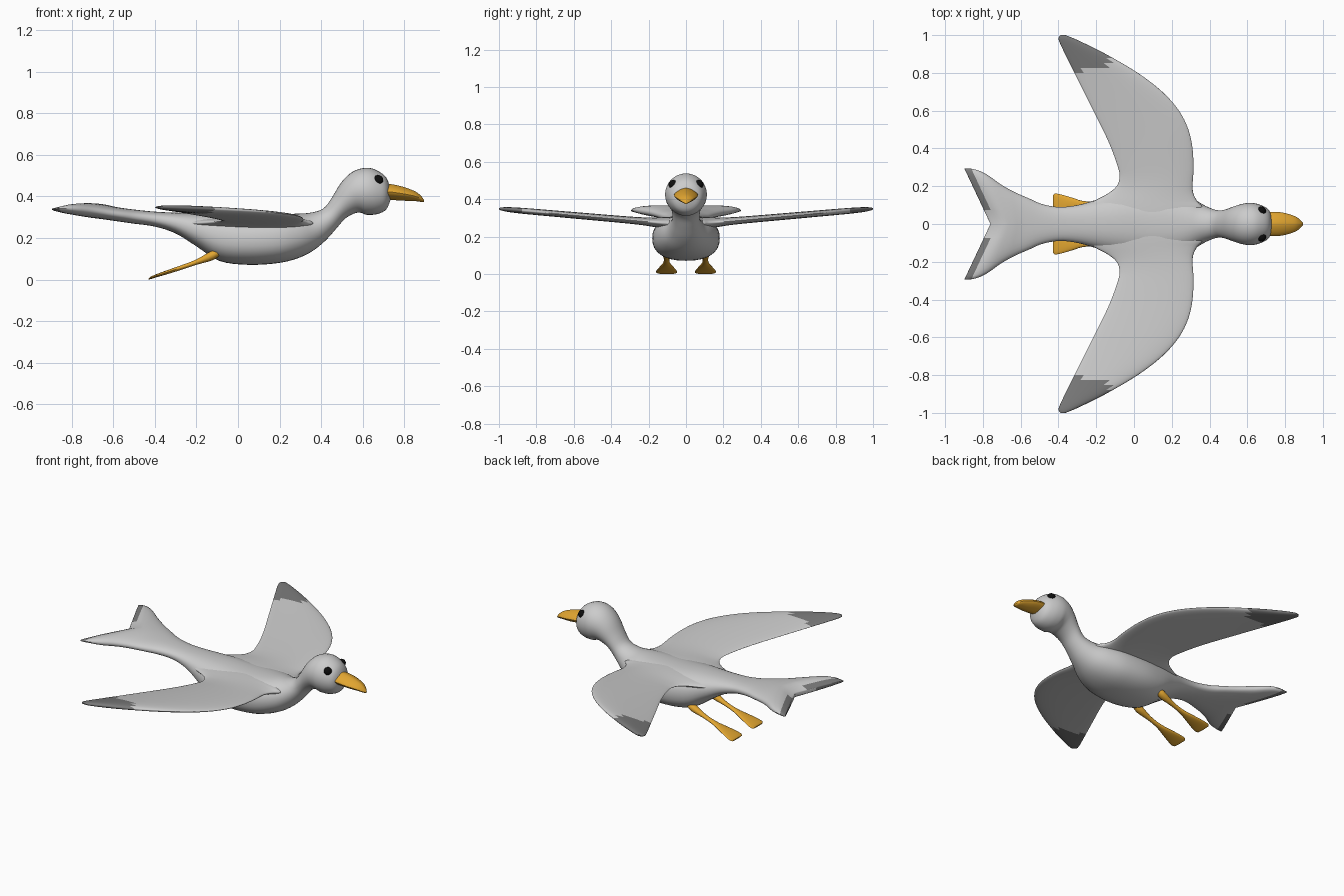
import bpy, bmesh, math
from mathutils import Vector

if "Cube" in bpy.data.objects:
    bpy.data.objects.remove(bpy.data.objects["Cube"])


def material(name, rgb):
    m = bpy.data.materials.new(name)
    m.diffuse_color = (*rgb, 1.0)
    m.use_nodes = True
    m.node_tree.nodes["Principled BSDF"].inputs["Base Color"].default_value = m.diffuse_color
    return m


PLUMAGE = material("pale_plumage", (0.60, 0.60, 0.60))
TIP = material("grey_feather_tip", (0.19, 0.19, 0.19))
ORANGE = material("orange", (0.76, 0.38, 0.03))
BLACK = material("black", (0.004, 0.004, 0.004))


def smooth_stations(stations, steps):
    """Catmull-Rom interpolation of every value in the station list."""
    out = []
    last = len(stations) - 1
    for i in range(last):
        p0, p1, p2, p3 = (stations[min(max(i + k, 0), last)] for k in (-1, 0, 1, 2))
        for s in range(steps):
            t = s / steps
            out.append([0.5 * (2 * b + (c - a) * t + (2 * a - 5 * b + 4 * c - d) * t * t
                               + (3 * b - a - 3 * c + d) * t ** 3)
                        for a, b, c, d in zip(p0, p1, p2, p3)])
    out.append(list(stations[-1]))
    return out


def spow(v, e):
    return math.copysign(abs(v) ** e, v)


def finish(ob, angle):
    bpy.ops.object.select_all(action='DESELECT')
    ob.select_set(True)
    bpy.context.view_layer.objects.active = ob
    bpy.ops.object.shade_smooth_by_angle(angle=math.radians(angle))


def skin(name, rings, mats, rule=None, angle=45):
    """Bridge closed rings into one capped surface."""
    bm = bmesh.new()
    loops = [[bm.verts.new(p) for p in ring] for ring in rings]
    n = len(loops[0])
    for a, b in zip(loops, loops[1:]):
        for i in range(n):
            j = (i + 1) % n
            bm.faces.new((a[i], a[j], b[j], b[i]))
    # end caps as strips across the ring, so concave ends stay clean
    for loop in (loops[0], loops[-1]):
        for i in range(n // 2):
            quad = (loop[i], loop[i + 1], loop[(n - i - 1) % n], loop[(n - i) % n])
            unique = list(dict.fromkeys(quad))
            if len(unique) > 2:
                bm.faces.new(unique)
    bmesh.ops.recalc_face_normals(bm, faces=bm.faces)
    if rule:
        for f in bm.faces:
            f.material_index = rule(f.calc_center_median())
    me = bpy.data.meshes.new(name)
    bm.to_mesh(me)
    bm.free()
    for m in mats:
        me.materials.append(m)
    ob = bpy.data.objects.new(name, me)
    bpy.context.collection.objects.link(ob)
    finish(ob, angle)


def cross_ring(x, z, hh, hw, tilt=0, power=2, y0=0, n=32):
    """Upright superellipse ring, tilted about y; far back it sweeps into a fork."""
    sweep = min(0.47, max(0, (-0.55 - x) * 3.2))
    t = math.radians(tilt)
    ring = []
    for i in range(n):
        a = 2 * math.pi * i / n
        y = hw * spow(math.cos(a), 2 / power)
        h = hh * spow(math.sin(a), 2 / power)
        ring.append(Vector((x - math.sin(t) * h - sweep * abs(y), y0 + y,
                            z + math.cos(t) * h + 0.1 * sweep * abs(y))))
    return ring


# body with forked tail, neck and head: x, z, half height, half width, tilt
BODY = [
    (-0.76, 0.325, 0.006, 0.285, 0), (-0.752, 0.325, 0.016, 0.295, 0),
    (-0.69, 0.33, 0.034, 0.28, 0), (-0.64, 0.325, 0.036, 0.206, 0),
    (-0.585, 0.315, 0.034, 0.155, 0), (-0.5, 0.303, 0.034, 0.11, 0),
    (-0.4, 0.291, 0.036, 0.09, 0), (-0.3, 0.272, 0.05, 0.1, 0),
    (-0.2, 0.24, 0.08, 0.128, 0), (-0.09, 0.204, 0.114, 0.16, 0),
    (0.05, 0.191, 0.12, 0.18, 0), (0.2, 0.197, 0.116, 0.172, 2),
    (0.3, 0.216, 0.103, 0.14, 10), (0.375, 0.248, 0.08, 0.096, 24),
    (0.44, 0.292, 0.058, 0.073, 33), (0.485, 0.345, 0.06, 0.077, 33),
    (0.533, 0.395, 0.082, 0.094, 25), (0.575, 0.421, 0.102, 0.107, 11),
    (0.62, 0.425, 0.113, 0.112, 0), (0.67, 0.42, 0.105, 0.101, 0),
    (0.715, 0.414, 0.075, 0.073, 0), (0.738, 0.409, 0.012, 0.012, 0),
]


def tail_rule(c):
    return int(c.x < -0.725 - 0.44 * abs(c.y) and abs(c.y) > 0.10)


def body_ring(s):
    # fuller section through the trunk and tail, round neck and head
    return cross_ring(*s, power=2.35 if s[0] < 0.2 else max(2, 2.35 - 2 * (s[0] - 0.2)))


skin("body", [body_ring(s) for s in smooth_stations(BODY, 4)],
     [PLUMAGE, TIP], tail_rule, 50)

# wing outline: y, leading x, trailing x
WING = [
    (0.0, 0.33, -0.25), (0.08, 0.365, -0.275), (0.12, 0.335, -0.215),
    (0.16, 0.315, -0.14), (0.2, 0.31, -0.092), (0.25, 0.313, -0.076),
    (0.3, 0.315, -0.085), (0.4, 0.31, -0.12), (0.5, 0.288, -0.165),
    (0.6, 0.238, -0.215), (0.7, 0.15, -0.265), (0.8, 0.02, -0.315),
    (0.9, -0.15, -0.365), (0.96, -0.27, -0.393), (0.985, -0.325, -0.399),
    (1.0, -0.362, -0.388),
]


def wing_ring(side, y, lead, trail, n=40):
    mid, half = (lead + trail) / 2, (lead - trail) / 2
    z = 0.262 + 0.087 * y
    # thick at the root, thin and rounded off at the tip
    hh = (0.022 - 0.005 * y + 0.024 * math.exp(-(y / 0.15) ** 2))
    hh *= math.sqrt(max(0.05, 1 - 0.95 * y ** 20))
    ring = []
    for i in range(n):
        a = 2 * math.pi * i / n
        ring.append(Vector((mid + half * math.cos(a), side * y,
                            z + hh * math.sin(a) * (0.9 + 0.2 * math.cos(a)))))
    return ring


def wing_rule(c):
    return int(c.x < -0.13 and abs(c.y) > 0.80 + 0.2 * (c.x + 0.33))


# beak: x, z, half height, half width
BEAK = [(0.69, 0.422, 0.036, 0.058), (0.73, 0.422, 0.038, 0.064),
        (0.79, 0.414, 0.034, 0.06), (0.85, 0.402, 0.024, 0.042),
        (0.88, 0.389, 0.015, 0.022), (0.895, 0.379, 0.005, 0.005)]
skin("beak", [cross_ring(*s, power=1.5, n=24) for s in smooth_stations(BEAK, 4)],
     [ORANGE], None, 40)

# legs with webbed feet trailing behind: x, z, half height, half width
LEG = [(-0.085, 0.132, 0.012, 0.012), (-0.12, 0.118, 0.024, 0.025),
       (-0.2, 0.084, 0.013, 0.015), (-0.27, 0.059, 0.011, 0.018),
       (-0.33, 0.039, 0.01, 0.036), (-0.385, 0.021, 0.008, 0.052),
       (-0.418, 0.009, 0.006, 0.057), (-0.43, 0.003, 0.003, 0.046)]

for side, label in ((1, "left"), (-1, "right")):
    skin(label + "_wing", [wing_ring(side, *s) for s in smooth_stations(WING, 4)],
         [PLUMAGE, TIP], wing_rule, 60)
    skin(label + "_leg", [cross_ring(*s, y0=side * 0.104, n=16)
                          for s in smooth_stations(LEG, 3)], [ORANGE])
    bpy.ops.mesh.primitive_uv_sphere_add(segments=20, ring_count=12, radius=0.024,
                                         location=(0.675, side * 0.069, 0.479))
    eye = bpy.context.object
    eye.name = label + "_eye"
    eye.data.materials.append(BLACK)
    finish(eye, 60)
